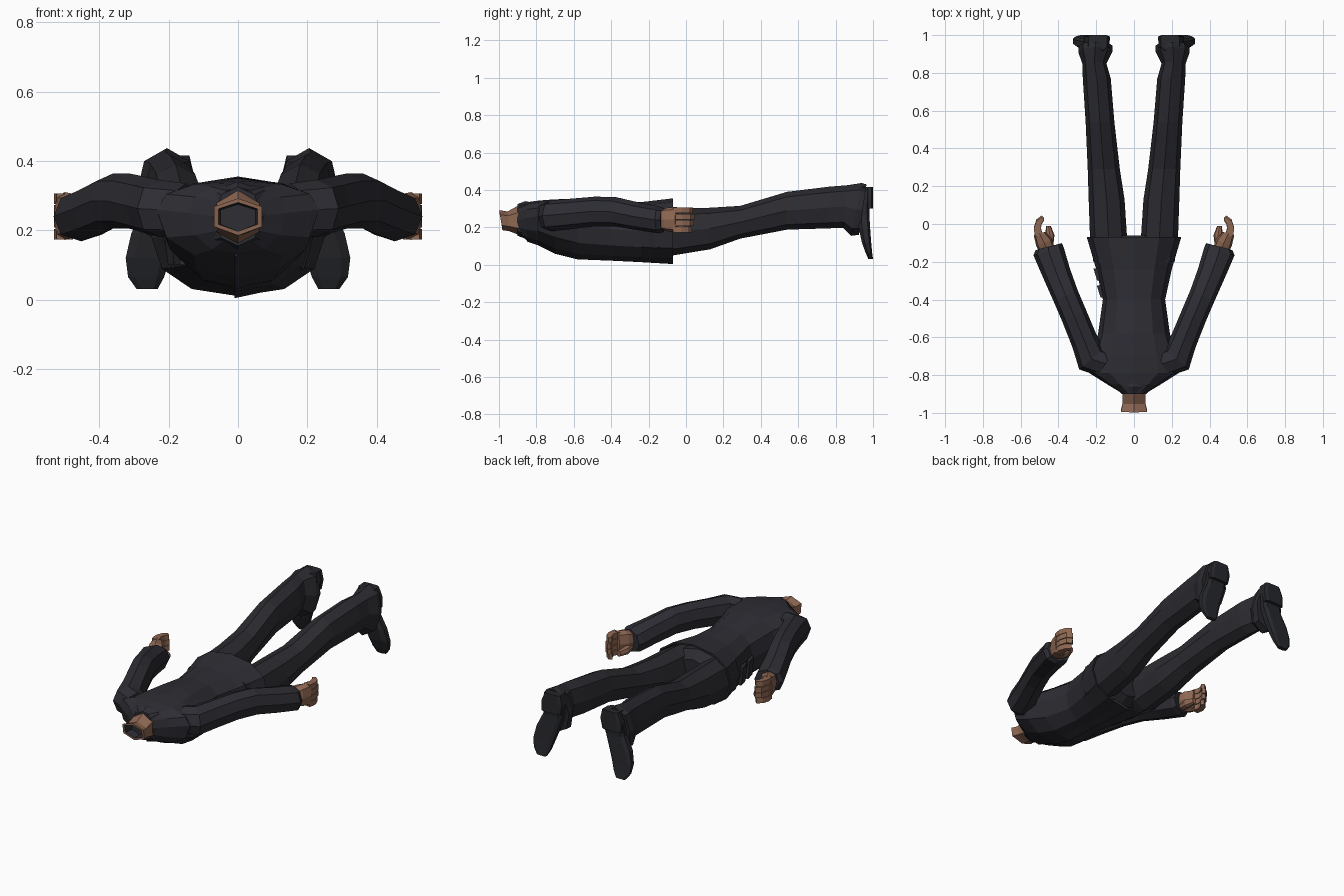
import bpy, bmesh, math
from mathutils import Vector

if "Cube" in bpy.data.objects:
    bpy.data.objects.remove(bpy.data.objects["Cube"])


def material(name, rgb):
    m = bpy.data.materials.new(name)
    m.diffuse_color = (*rgb, 1)
    m.use_nodes = True
    m.node_tree.nodes["Principled BSDF"].inputs["Base Color"].default_value = m.diffuse_color
    return m


SUIT = material("dark suit cloth", (0.026, 0.026, 0.034))
TROUSER = material("dark trouser cloth", (0.024, 0.024, 0.030))
SHOE = material("black shoe leather", (0.020, 0.021, 0.025))
SKIN = material("brown skin", (0.27, 0.135, 0.085))


def loft(name, rings, mats, rule=None):
    """Skin a list of equal point rings; rule(ring number) picks the material."""
    bm = bmesh.new()
    vs = [[bm.verts.new(p) for p in r] for r in rings]
    n = len(vs[0])
    for i in range(len(vs) - 1):
        for k in range(n):
            f = bm.faces.new((vs[i][k], vs[i][(k + 1) % n], vs[i + 1][(k + 1) % n], vs[i + 1][k]))
            f.material_index = rule(i) if rule else 0
    for r, i in ((vs[0], 0), (vs[-1], len(vs))):
        bm.faces.new(r).material_index = rule(i) if rule else 0
    bmesh.ops.recalc_face_normals(bm, faces=bm.faces)
    me = bpy.data.meshes.new(name)
    bm.to_mesh(me)
    bm.free()
    for m in mats:
        me.materials.append(m)
    ob = bpy.data.objects.new(name, me)
    bpy.context.collection.objects.link(ob)
    return ob


def yring(x, y, hw, lo, mid, hi, n=8, yaw=0.0, slant=0.0, power=0.9, phase=0.0):
    """Cross-section facing along y, turned by yaw, lower half pulled by slant."""
    pts = []
    for k in range(n):
        a = 2 * math.pi * k / n + phase
        c, s = math.cos(a), math.sin(a)
        c = math.copysign(abs(c) ** power, c)
        s = math.copysign(abs(s) ** power, s)
        z = mid + s * ((hi - mid) if s > 0 else (mid - lo))
        pts.append(Vector((x + c * hw * math.cos(yaw), y + c * hw * math.sin(yaw) + slant * s, z)))
    return pts


def zring(x, z, hw, y0, y1, tilt=0.0):
    """Chamfered box cross-section facing along z."""
    q = [(-1, .6), (-.7, 1), (.7, 1), (1, .6), (1, -.4), (.6, -1), (-.6, -1), (-1, -.4)]
    m, h = (y0 + y1) / 2, (y1 - y0) / 2
    return [Vector((x + a * hw, m + b * h, z + tilt * b)) for a, b in q]


# jacket body, lying chest down: y, half width, chest, widest height, back
TORSO = [(-.895, .065, .165, .24, .325), (-.85, .14, .13, .25, .335), (-.79, .235, .11, .26, .343),
         (-.70, .225, .065, .24, .35), (-.58, .19, .035, .21, .352), (-.40, .165, .028, .19, .335),
         (-.24, .20, .020, .18, .335), (-.07, .25, .010, .18, .355), (-.07, .24, .020, .18, .345),
         (-.17, .20, .035, .18, .325)]
loft("jacket_body", [yring(0, y, w, a, m, b, 12) for y, w, a, m, b in TORSO], [SUIT])

# overlapping front panel of the jacket, with its lapel
panel = []
for (y, w, a, m, b), x1 in zip(TORSO[1:8], (.07, .085, .09, .085, .075, .08, .09)):
    k = a + (m - a) * (x1 / w) * .35
    panel.append([Vector((-.01, y, a - .006)), Vector((x1, y, k - .006)),
                  Vector((x1, y, k + .012)), Vector((-.01, y, a + .012))])
loft("front_panel", panel, [SUIT])

# raised jacket collar around the neck
loft("collar", [yring(0, -.90, .066, .155, .24, .325, 8), yring(0, -.86, .105, .14, .25, .34, 8),
                yring(0, -.83, .12, .14, .25, .335, 8)], [SUIT])

# two pocket flaps on one side
for i, (y, x) in enumerate(((-.27, -.19), (-.36, -.172))):
    loft("pocket_flap_%d" % i,
         [[Vector((x + .02, y - .03, .10)), Vector((x + .02, y - .03, .21)),
           Vector((x - .005, y - .03, .21)), Vector((x + .005, y - .03, .10))],
          [Vector((x + .01, y + .035, .10)), Vector((x, y + .035, .21)),
           Vector((x - .025, y + .035, .21)), Vector((x - .012, y + .035, .10))]], [SUIT])

# neck stump with a dark hollow end
neck = [(-.84, .06, .17, .24, .31, 0), (-.90, .062, .162, .235, .315, 0), (-.95, .06, .18, .235, .285, -.004),
        (-.99, .07, .185, .24, .292, -.008), (-.99, .056, .197, .24, .28, -.008), (-.93, .05, .197, .24, .275, 0)]
loft("neck", [yring(0, y, w / .88, a, m, b, 6, slant=s, phase=math.pi / 2) for y, w, a, m, b, s in neck],
     [SKIN, SUIT], lambda i: 1 if i >= 4 else 0)

# hips inside the jacket
loft("hips", [yring(0, -.25, .16, .06, .19, .31), yring(0, -.12, .21, .05, .18, .31),
              yring(0, -.06, .13, .09, .18, .27)], [TROUSER])

for s, side in ((-1, "left"), (1, "right")):
    # trouser leg: x, y, half width, low, high, slant
    leg = [(.125, -.20, .09, .06, .30, 0), (.135, -.07, .098, .05, .30, 0), (.145, .13, .095, .083, .305, 0),
           (.16, .29, .085, .14, .315, 0), (.18, .54, .076, .188, .39, 0), (.197, .77, .074, .195, .418, 0),
           (.21, .85, .064, .198, .425, .01), (.205, .91, .09, .155, .437, .028),
           (.203, .945, .088, .16, .43, .02)]
    loft(side + "_trouser_leg", [yring(s * x, y, w, a, (a + b) / 2, b, 8, slant=k)
                                 for x, y, w, a, b, k in leg], [TROUSER])

    # shoe pointing down, sole at the far end
    shoe = [(.192, .415, .05, .92, .985), (.195, .36, .066, .91, .985), (.207, .27, .062, .915, .98),
            (.24, .19, .068, .925, .985), (.26, .12, .064, .94, .99), (.265, .065, .052, .96, .995),
            (.262, .03, .03, .975, 1.0)]
    loft(side + "_shoe", [zring(s * x, z, w, a, b) for x, z, w, a, b in shoe], [SHOE])
    loft(side + "_shoe_heel", [zring(s * .19, .415, .05, .96, 1.0), zring(s * .195, .36, .068, .96, 1.0),
                               zring(s * .202, .30, .062, .96, 1.0)], [SHOE])

    # sleeve: x, y, half width, low, high, yaw in degrees
    arm = [(.15, -.74, .075, .18, .335, 60), (.225, -.715, .085, .18, .345, 40), (.262, -.62, .072, .19, .353, 28),
           (.315, -.49, .07, .205, .364, 25), (.362, -.38, .07, .205, .363, 24), (.41, -.26, .075, .185, .335, 24),
           (.452, -.145, .083, .168, .312, 15), (.452, -.12, .072, .175, .305, 15)]
    loft(side + "_sleeve", [yring(s * x, y, w, a, (a + b) / 2, b, 8, yaw=-s * math.radians(t))
                            for x, y, w, a, b, t in arm], [SUIT])

    # hand with palm turned to the body and curled fingers
    palm = [(.455, -.15, .04, .195, .29, 20), (.475, -.10, .046, .18, .305, 25), (.50, -.05, .032, .172, .31, 15)]
    loft(side + "_palm", [yring(s * x, y, w, a, (a + b) / 2, b, 8, yaw=-s * math.radians(t), power=.7)
                          for x, y, w, a, b, t in palm], [SKIN])
    for i in range(4):
        z, e = .189 + i * .034, (0, .01, .012, .004)[i]
        finger = [(.502, -.065, .025, 10), (.512, -.025 + e / 2, .021, 0), (.503, .005 + e, .018, -25),
                  (.482, .026 + e, .011, -45)]
        loft("%s_finger_%d" % (side, i),
             [yring(s * x, y, w, z - .0175, z, z + .0175, 4, yaw=-s * math.radians(t), phase=math.pi / 4, power=.4)
              for x, y, w, t in finger], [SKIN])
    thumb = [(.452, -.11, .025, .185, .235), (.445, -.06, .024, .18, .23), (.453, -.01, .013, .185, .22)]
    loft(side + "_thumb", [yring(s * x, y, w, a, (a + b) / 2, b, 8) for x, y, w, a, b in thumb], [SKIN])
